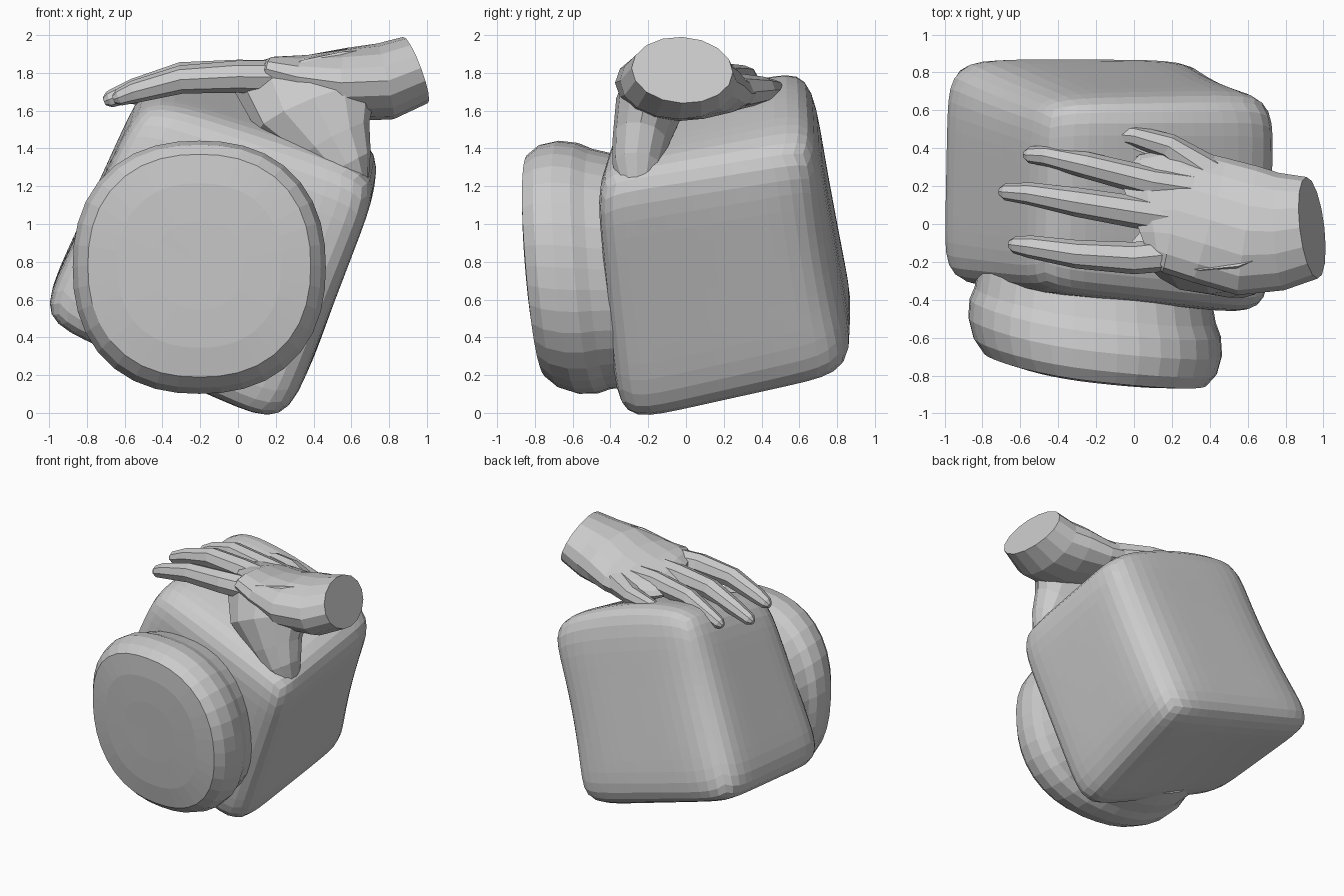
import bpy, bmesh, math
from mathutils import Vector

if "Cube" in bpy.data.objects:
    bpy.data.objects.remove(bpy.data.objects["Cube"])


def finish(name, bm):
    bmesh.ops.recalc_face_normals(bm, faces=bm.faces)
    me = bpy.data.meshes.new(name)
    bm.to_mesh(me)
    bm.free()
    ob = bpy.data.objects.new(name, me)
    bpy.context.collection.objects.link(ob)
    return ob


def skin(name, rings):
    """Bridge a list of equal-sized point rings and cap both ends."""
    bm = bmesh.new()
    loops = [[bm.verts.new(p) for p in ring] for ring in rings]
    n = len(loops[0])
    for a, b in zip(loops, loops[1:]):
        for i in range(n):
            j = (i + 1) % n
            bm.faces.new((a[i], a[j], b[j], b[i]))
    bm.faces.new(loops[0])
    bm.faces.new(loops[-1])
    return finish(name, bm)


def limb(name, sections, sides=10):
    """Elliptical tube; each section is x, y, z, side radius, depth radius, roll."""
    pts = [Vector(s[:3]) for s in sections]
    rings = []
    for i, s in enumerate(sections):
        t = (pts[min(i + 1, len(pts) - 1)] - pts[max(i - 1, 0)]).normalized()
        y = Vector((0, 1, 0))
        side = (y - t * y.dot(t)).normalized()
        up = side.cross(t)
        rings.append([])
        for k in range(sides):
            a = 2 * math.pi * k / sides
            u, v = s[3] * math.cos(a), s[4] * math.sin(a)
            p = pts[i] + side * u + up * v
            p.z -= s[5] * u
            rings[-1].append(p)
    return skin(name, rings)


def finger(name, pts):
    # repeat the last point slightly further on for a rounded tip
    secs = [(x, y, z, r, r, 0) for x, y, z, r in pts]
    a, b = Vector(pts[-2][:3]), Vector(pts[-1][:3])
    tip = b + (b - a).normalized() * 0.03
    secs.append((*tip, pts[-1][3] * 0.5, pts[-1][3] * 0.5, 0))
    return limb(name, secs, 8)


# Tilted, puffy block: rounded cube mapped into eight corners
corners = {
    (-1, -1, -1): (-1.07, -0.32, 0.48), (1, -1, -1): (0.23, -0.37, -0.13),
    (-1, 1, -1): (-1.05, 0.91, 0.55), (1, 1, -1): (0.37, 0.90, 0.17),
    (-1, -1, 1): (-0.51, -0.36, 1.66), (1, -1, 1): (0.77, -0.51, 1.24),
    (-1, 1, 1): (-0.47, 0.66, 1.84), (1, 1, 1): (0.80, 0.69, 1.42),
}
bm = bmesh.new()
bmesh.ops.create_cube(bm, size=2)
bmesh.ops.subdivide_edges(bm, edges=bm.edges[:], cuts=15, use_grid_fill=True)
for v in bm.verts:
    c = [abs(q) for q in v.co]
    p = v.co * (max(c) / sum(q ** 8 for q in c) ** 0.125)
    pos = Vector()
    for key, corner in corners.items():
        w = 1.0
        for q, s in zip(p, key):
            w *= (1 + q * s) / 2
        pos += Vector(corner) * w
    # top swells towards the back, upright back edges pinch in
    pos.z += (0.06 + 0.05 * p.y) * max(0, 1 - p.x ** 2) * max(0, p.z) ** 3
    pinch = 0.11 * p.x ** 4 * max(0, p.y) ** 4 * (1 - p.z ** 2)
    pos.x -= pinch * math.copysign(0.6, p.x)
    pos.y -= pinch * 0.6
    v.co = pos
finish("block_body", bm)

# Round front cushion: squarish disc, leaning slightly
profile = [(-0.81, 0.05), (-0.81, 0.35), (-0.805, 0.65), (-0.785, 0.88), (-0.72, 0.96),
           (-0.62, 1.0), (-0.52, 0.99), (-0.45, 0.95), (-0.34, 0.92), (-0.2, 0.85)]
rings = []
for y, f in profile:
    ring = []
    for k in range(36):
        a = 2 * math.pi * k / 36
        c, s = math.cos(a), math.sin(a)
        r = f / (abs(c) ** 2.3 + abs(s) ** 2.3) ** (1 / 2.3)
        x, z = 0.67 * r * c, 0.67 * r * s
        ring.append((x - 0.205, y - 0.11 * x + 0.12 * min(0, x) ** 2 - 0.08 * z,
                     z + 0.77 - 0.05 * (y + 0.6)))
    rings.append(ring)
skin("front_disc", rings)

# Wrist and palm
limb("hand_palm", [
    (0.94, -0.02, 1.815, 0.27, 0.187, 0.0),
    (0.78, -0.04, 1.755, 0.31, 0.205, 0.0),
    (0.60, -0.035, 1.74, 0.345, 0.195, 0.03),
    (0.40, 0.02, 1.735, 0.34, 0.155, 0.12),
    (0.20, 0.075, 1.755, 0.335, 0.115, 0.18),
    (0.08, 0.07, 1.77, 0.30, 0.08, 0.15),
    (0.00, 0.04, 1.77, 0.23, 0.045, 0.12)], 16)

# Thumb with its wide web, reaching down the side of the block
limb("thumb", [
    (0.37, -0.10, 1.80, 0.16, 0.40, 0),
    (0.42, -0.20, 1.61, 0.18, 0.34, 0),
    (0.51, -0.24, 1.44, 0.15, 0.21, 0),
    (0.58, -0.26, 1.31, 0.13, 0.14, 0),
    (0.655, -0.26, 1.18, 0.08, 0.04, 0)], 12)

# Fingers
finger("index_finger", [(0.30, -0.15, 1.775, 0.09), (0.0, -0.18, 1.78, 0.085),
                        (-0.3, -0.16, 1.765, 0.075), (-0.55, -0.12, 1.70, 0.06),
                        (-0.63, -0.11, 1.67, 0.045)])
finger("middle_finger", [(0.30, 0.02, 1.775, 0.09), (0.0, 0.065, 1.785, 0.085),
                         (-0.3, 0.115, 1.78, 0.077), (-0.55, 0.16, 1.71, 0.06),
                         (-0.68, 0.17, 1.66, 0.045)])
finger("ring_finger", [(0.35, 0.18, 1.75, 0.09), (0.1, 0.22, 1.77, 0.08),
                       (-0.25, 0.31, 1.77, 0.07), (-0.46, 0.36, 1.71, 0.055),
                       (-0.55, 0.365, 1.67, 0.045)])
finger("little_finger", [(0.4, 0.26, 1.70, 0.10), (0.18, 0.41, 1.71, 0.07),
                         (0.0, 0.465, 1.71, 0.055), (-0.12, 0.475, 1.69, 0.04)])
finger("little_finger_fold", [(0.22, 0.33, 1.66, 0.05), (0.05, 0.375, 1.67, 0.045),
                              (-0.09, 0.43, 1.68, 0.04)])
